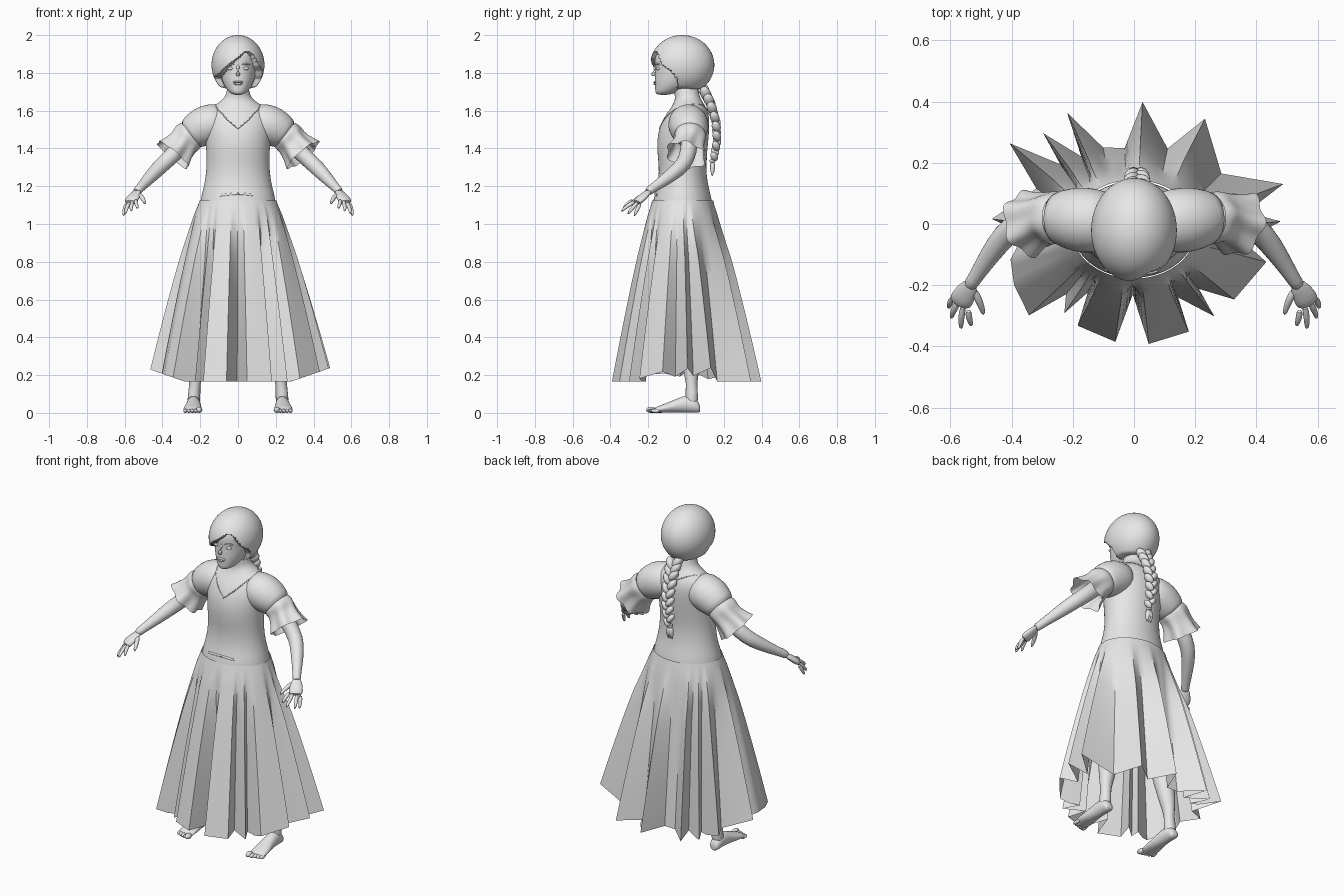
import bpy, bmesh, math
from mathutils import Vector as V, Matrix

cube = bpy.data.objects.get("Cube")
if cube:
    bpy.data.objects.remove(cube)

grey = bpy.data.materials.new("light_grey")
grey.use_nodes = True
grey.diffuse_color = (0.8, 0.8, 0.8, 1)
grey.node_tree.nodes["Principled BSDF"].inputs["Base Color"].default_value = (0.8, 0.8, 0.8, 1)


def finish(name, bm, level=1, angle=60):
    bmesh.ops.recalc_face_normals(bm, faces=bm.faces)
    mesh = bpy.data.meshes.new(name)
    bm.to_mesh(mesh)
    bm.free()
    ob = bpy.data.objects.new(name, mesh)
    bpy.context.collection.objects.link(ob)
    mesh.materials.append(grey)
    if level:
        mod = ob.modifiers.new("smooth", "SUBSURF")
        mod.levels = mod.render_levels = level
    bpy.ops.object.select_all(action="DESELECT")
    ob.select_set(True)
    bpy.context.view_layer.objects.active = ob
    bpy.ops.object.shade_smooth_by_angle(angle=math.radians(angle))
    return ob


def skin(bm, rows, cap=True):
    """Bridge closed rows of points into a surface."""
    rows = [[bm.verts.new(p) for p in row] for row in rows]
    n = len(rows[0])
    for a, b in zip(rows, rows[1:]):
        for i in range(n):
            j = (i + 1) % n
            bm.faces.new((a[i], a[j], b[j], b[i]))
    if cap:
        bm.faces.new(rows[0])
        bm.faces.new(rows[-1])


def oval(c, u, v, n=16, wave=lambda a: 1):
    return [c + (u * math.cos(a) + v * math.sin(a)) * wave(a)
            for a in (math.tau * i / n for i in range(n))]


def loft_z(name, rings, n=24, level=2):
    """Stack of ovals given as height, half width, front and back."""
    bm = bmesh.new()
    skin(bm, [oval(V((0, (f + b) / 2, z)), V((w, 0, 0)), V((0, (b - f) / 2, 0)), n)
              for z, w, f, b in rings])
    return finish(name, bm, level)


def tube(name, pts, flat=1, n=12, level=1, cap=True, wave=None, side=1):
    """Round tube through points x, y, z, radius; side mirrors it."""
    bm, rows = bmesh.new(), []
    centres = [V((p[0] * side, p[1], p[2])) for p in pts]
    for i, c in enumerate(centres):
        t = (centres[min(i + 1, len(pts) - 1)] - centres[max(i - 1, 0)]).normalized()
        u = t.cross(V((0, 0, 1)))
        if u.length < 0.1:
            u = V((1, 0, 0))
        u.normalize()
        w = (lambda a, k=i: wave(a, k)) if wave else (lambda a: 1)
        rows.append(oval(c, u * pts[i][3], t.cross(u) * pts[i][3] * flat, n, w))
    skin(bm, rows, cap)
    return finish(name, bm, level)


def ball(name, pos, size, turn=None, shape=None, seg=16):
    bm = bmesh.new()
    bmesh.ops.create_uvsphere(bm, u_segments=seg, v_segments=seg * 3 // 4, radius=1)
    m = Matrix.Translation(pos) @ (turn or Matrix()) @ Matrix.Diagonal((*size, 1))
    bmesh.ops.transform(bm, matrix=m, verts=bm.verts)
    if shape:
        for v in bm.verts:
            shape(v.co)
    return finish(name, bm, 0)


# Bodice, running up into the neck
bodice = loft_z("bodice_and_neck", [
    (1.04, .205, -.18, .145), (1.12, .205, -.18, .142), (1.2, .18, -.15, .118),
    (1.3, .166, -.142, .105), (1.4, .17, -.157, .115), (1.5, .178, -.148, .125),
    (1.57, .18, -.115, .125), (1.615, .15, -.08, .11), (1.65, .09, -.06, .085),
    (1.68, .062, -.058, .07), (1.75, .056, -.075, .06)])
bpy.context.view_layer.update()


def seam(name, pts, r):
    """Thin raised line lying on the bodice."""
    dg = bpy.context.evaluated_depsgraph_get()
    surface = bodice.evaluated_get(dg)
    line = []
    for a, b in zip(pts, pts[1:]):
        for k in range(6):
            p = V(a).lerp(V(b), k / 6)
            line.append((*surface.closest_point_on_mesh(p)[1], r))
    tube(name, line, n=6, level=0)


seam("neckline", [(-.13, .03, 1.65), (-.12, -.06, 1.625), (-.06, -.13, 1.56), (0, -.16, 1.51),
                  (.06, -.13, 1.56), (.12, -.06, 1.625), (.13, .03, 1.65), (0, .14, 1.61),
                  (-.13, .03, 1.65)], .003)
seam("waist_fold", [(-.1, -.16, 1.155), (0, -.18, 1.165), (.1, -.16, 1.155)], .006)

# Pleated skirt: fold tips and valleys of the hem as angle, radius
HEM = [(1, .48), (6, .37), (15, .505), (30, .33), (56, .415), (66, .27), (86, .40), (97, .25),
       (112, .27), (121, .425), (128, .28), (135, .42), (141, .31), (147, .485), (160, .34),
       (178, .465), (185, .36), (196, .42), (207, .44), (221, .455), (226, .32), (232, .37),
       (236, .27), (241, .38), (261, .39), (269, .23), (277, .395), (297, .395), (301, .28),
       (311, .40), (315, .3), (323, .41), (344, .45), (351, .36)]


def polar(deg, r):
    return V((r * math.cos(math.radians(deg)), r * math.sin(math.radians(deg)), 0))


hem = []
for (a, r), (b, q) in zip(HEM, HEM[1:] + HEM[:1]):
    hem += [polar(a, r).lerp(polar(b, q), k / 4) for k in range(4)]
rows = []
for i in range(19):
    s = i / 18
    row = []
    for p in hem:
        a = math.atan2(p.y, p.x)
        waist = V((.212 * math.cos(a), .168 * math.sin(a) - .018, 1.1))
        low = V((p.x, p.y, .165 + .35 * max(0, abs(p.x) - .28)))
        out = s ** .85
        q = waist.lerp(low, out)
        q.z = waist.z + (low.z - waist.z) * s
        if s < .3:  # gathers fade out towards the hips
            r = V((waist.x, waist.y, 0)) * (1 + 1.0 * out)
            k = 1 - s / .3
            q.x += (r.x - q.x) * k * .6
            q.y += (r.y - q.y) * k * .6
        row.append(q)
    rows.append(row)
top = [V((p.x * .96, p.y * .96, 1.125)) for p in rows[0]]
bm = bmesh.new()
skin(bm, [top] + rows, cap=False)
finish("pleated_skirt", bm, 0, 40)

# Head with face details
loft_z("head", [
    (1.683, .022, -.15, -.09), (1.695, .046, -.163, -.05), (1.72, .066, -.164, 0),
    (1.75, .082, -.166, .04), (1.79, .094, -.165, .08), (1.83, .1, -.163, .1),
    (1.88, .104, -.168, .1), (1.93, .09, -.15, .09), (1.96, .05, -.1, .05)])
tube("nose", [(0, -.152, 1.845, .008), (0, -.167, 1.82, .012), (0, -.178, 1.797, .015),
              (0, -.166, 1.784, .012)])
ball("upper_lip", (0, -.162, 1.752), (.027, .011, .006))
ball("lower_lip", (0, -.161, 1.742), (.023, .011, .007))
for side, word in ((1, "left"), (-1, "right")):
    ball(word + "_eye", (.04 * side, -.147, 1.823), (.017, .012, .009))
    tube(word + "_eyebrow", [(.018, -.16, 1.842, .004), (.042, -.153, 1.85, .006),
                             (.066, -.138, 1.843, .003)], side=side)


# Hair cap with a swept fringe; the face opening is pressed inwards
def hair_shape(p):
    d = p.x - .06
    fringe = 1.92 - (.8 * -d if d < 0 else 1.7 * d)
    if p.y < -.05 and p.z < fringe and p.z < 1.9 - 1.3 * (p.y + .18) + .03:
        p.x *= .74
        p.y = -.02 + (p.y + .02) * .74
    low = 1.725 - .12 * max(p.y, 0)
    if p.z < low:
        p.z = low + (p.z - low) * .3


ball("hair", (0, -.02, 1.842), (.14, .17, .158), shape=hair_shape, seg=72)

# Braid: crossed strands down the back
path = [V((.01, y, z)) for y, z in ((.09, 1.71), (.125, 1.64), (.155, 1.54), (.16, 1.44), (.14, 1.33))]
for i in range(16):
    t = i / 16 * 4
    k = int(t)
    c = path[k].lerp(path[k + 1], t - k)
    side = 1 if i % 2 else -1
    w = 1 - .35 * i / 16
    turn = Matrix.Rotation(.6 * side, 4, "Y") @ Matrix.Rotation(.3, 4, "X")
    ball("braid_strand", c + V((.02 * side * w, .004, 0)), (.024 * w, .029 * w, .042 * w), turn)
tube("braid_tie", [(.01, .14, 1.345, .018), (.01, .14, 1.322, .018)])
for dx in (-.01, 0, .01):
    tube("braid_tuft", [(.01 + dx / 2, .14, 1.33, .01), (.01 + dx, .142, 1.3, .018),
                        (.01 + dx * 1.4, .138, 1.25, .002)])

# Arms, sleeves, legs and feet on both sides
FINGERS = [(.606, -.275, 1.04), (.598, -.31, 1.05), (.565, -.345, 1.065), (.53, -.335, 1.08)]
for side, word in ((1, "left"), (-1, "right")):
    tube(word + "_sleeve", [(.06, .01, 1.545, .09), (.13, .01, 1.535, .108), (.19, .015, 1.515, .108),
                            (.235, .02, 1.485, .092), (.262, .02, 1.465, .082)], n=20, side=side)
    tube(word + "_ruffled_cuff", [(.245, .02, 1.48, .078), (.262, .02, 1.463, .09),
                                  (.285, .02, 1.435, .08), (.315, .01, 1.4, .088),
                                  (.345, 0, 1.365, .105)], n=40, cap=False, side=side,
         wave=lambda a, k: 1 + .028 * k * math.sin(6 * a))
    tube(word + "_arm", [(.24, .02, 1.475, .05), (.33, .015, 1.38, .046), (.4, -.01, 1.315, .044),
                         (.45, -.07, 1.265, .039), (.5, -.145, 1.21, .028),
                         (.525, -.185, 1.185, .024), (.54, -.205, 1.165, .024)], side=side)
    tube(word + "_palm", [(.528, -.19, 1.18, .022), (.545, -.215, 1.155, .034),
                          (.562, -.245, 1.13, .042), (.573, -.265, 1.11, .036)], flat=.5, side=side)
    for i, tip in enumerate(FINGERS):
        base = V((.59 - .016 * i, -.24 - .013 * i, 1.11 + .006 * i))
        mid = base.lerp(V(tip), .55) + V((.004, 0, .006))
        tube(word + "_finger", [(*base, .012), (*mid, .0115), (*tip, .007)], n=8, side=side)
    tube(word + "_thumb", [(.53, -.21, 1.16, .015), (.505, -.25, 1.14, .014),
                           (.49, -.3, 1.105, .008)], n=8, side=side)
    tube(word + "_leg", [(.1, 0, 1.02, .095), (.14, 0, .75, .08), (.175, 0, .5, .06),
                         (.2, .02, .36, .062), (.225, .03, .2, .042), (.232, .03, .11, .037),
                         (.235, .03, .03, .036)], side=side)
    bm = bmesh.new()
    skin(bm, [oval(V((x * side, y, h / 2)), V((w, 0, 0)), V((0, 0, h / 2)), 14) for x, y, w, h in (
        (.235, .076, .02, .04), (.235, .06, .034, .07), (.235, .01, .036, .1),
        (.236, -.05, .04, .076), (.24, -.11, .05, .05), (.24, -.16, .05, .032),
        (.24, -.175, .04, .02))])
    finish(word + "_foot", bm, 1)
    for i in range(5):
        r = .016 if i == 0 else .011
        x, y = .205 + .0185 * i, -.185 + .006 * i
        ball(word + "_toe", (x * side, y, r), (r, .026, r), seg=12)
